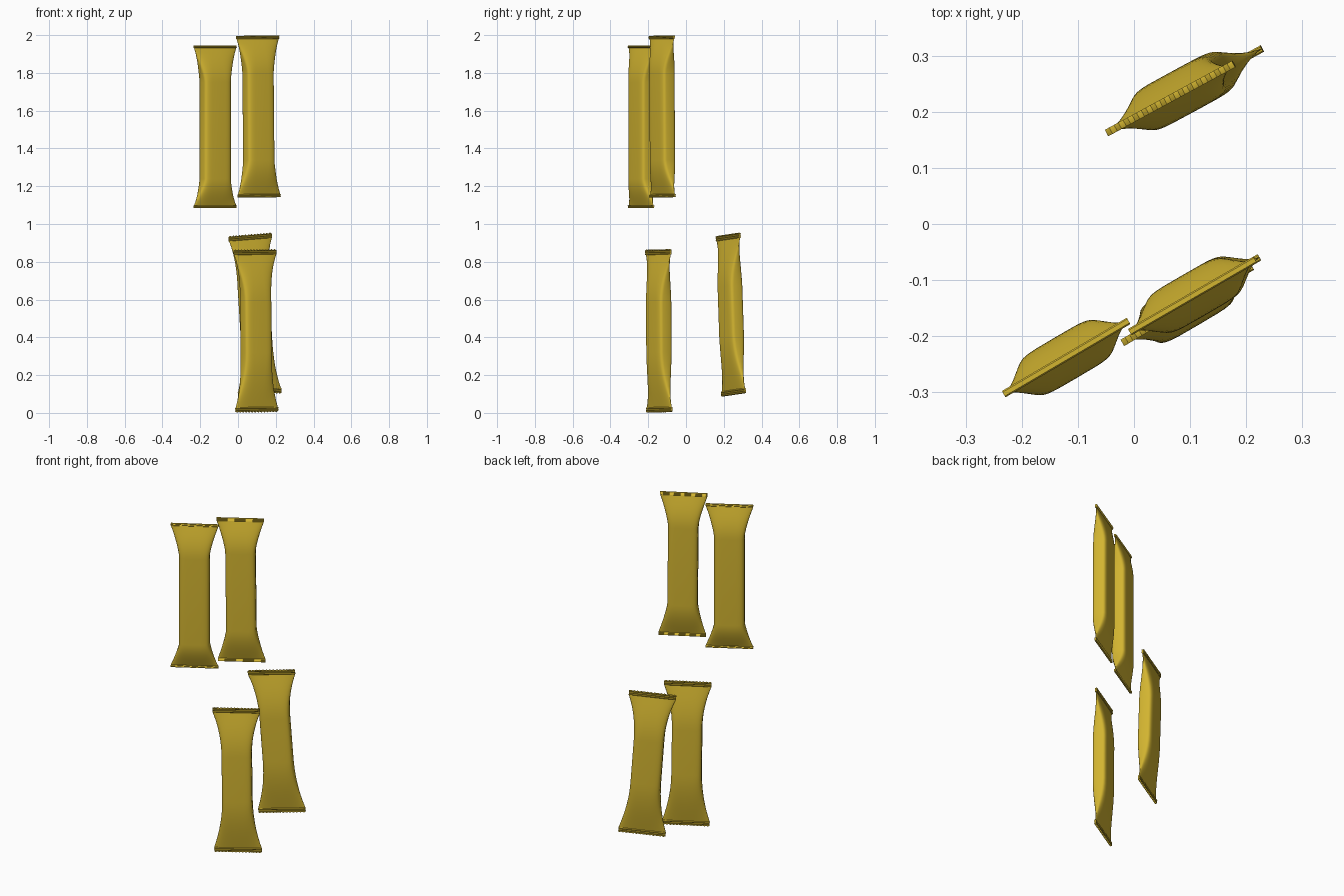
import bpy, bmesh, math
from mathutils import Matrix, Vector

if "Cube" in bpy.data.objects:
    bpy.data.objects.remove(bpy.data.objects["Cube"])

foil = bpy.data.materials.new("gold_foil")
foil.diffuse_color = (0.65, 0.46, 0.03, 1)
foil.use_nodes = True
foil.node_tree.nodes["Principled BSDF"].inputs["Base Color"].default_value = foil.diffuse_color

HALF_W, WAIST, DEPTH = 0.129, 0.082, 0.041   # seal half width, body half width, half depth
SIDES = 40


def add_object(name, bm, matrix, angle):
    bmesh.ops.recalc_face_normals(bm, faces=bm.faces)
    me = bpy.data.meshes.new(name)
    bm.to_mesh(me)
    bm.free()
    me.materials.append(foil)
    ob = bpy.data.objects.new(name, me)
    bpy.context.collection.objects.link(ob)
    ob.matrix_world = matrix
    bpy.ops.object.select_all(action='DESELECT')
    bpy.context.view_layer.objects.active = ob
    ob.select_set(True)
    bpy.ops.object.shade_smooth_by_angle(angle=math.radians(angle))
    return ob


def bridge(bm, a, b):
    for i in range(len(a)):
        j = (i + 1) % len(a)
        bm.faces.new((a[i], a[j], b[j], b[i]))


def ring(bm, z, w, d, power):
    # superellipse section: boxy in the body, lens shaped at the seals
    out = []
    for i in range(SIDES):
        a = 2 * math.pi * i / SIDES
        c, s = math.cos(a), math.sin(a)
        out.append(bm.verts.new((w * math.copysign(abs(c) ** (2 / power), c),
                                 d * math.copysign(abs(s) ** (2 / power), s), z)))
    return out


def pouch(name, matrix, half, top_flare, low_flare, soft):
    # filled tube, flattening and widening into each end seal
    bm = bmesh.new()
    steps = 8
    levels = [(-half + low_flare * k / steps, k / steps) for k in range(steps + 1)]
    levels += [(half - top_flare * k / steps, k / steps) for k in range(steps, -1, -1)]
    rings = []
    for z, f in levels:
        ease = 1 - (1 - f) ** (2.0 if soft else 1.35)
        puff = math.sin(f * math.pi / 2)
        rings.append(ring(bm, z, HALF_W + (WAIST - HALF_W) * ease,
                          0.004 + (DEPTH - 0.004) * puff, 2 + 3 * f))
    for a, b in zip(rings, rings[1:]):
        bridge(bm, a, b)
    bm.faces.new(rings[0])
    bm.faces.new(rings[-1])
    return add_object(name, bm, matrix, 50)


def seal(name, matrix, z0, height, sign, teeth):
    # thin crimped strip; serrated outer edge when teeth > 0
    bm = bmesh.new()
    cols = max(teeth * 2, 1)
    prev = None
    for r in range(7):
        d = 0.004 if r % 2 == 0 else 0.0065
        loop = []
        for side in (1, -1):
            for c in (range(cols + 1) if side == 1 else range(cols, -1, -1)):
                x = -HALF_W + 2 * HALF_W * c / cols
                z = height * r / 6
                if r == 6 and teeth and c % 2 == 0:
                    z -= 0.007
                loop.append(bm.verts.new((x, side * d, z0 + sign * z)))
        if prev:
            bridge(bm, prev, loop)
        prev = loop
        if r in (0, 6):
            n = len(loop)
            for c in range(cols):
                bm.faces.new((loop[c], loop[c + 1], loop[n - 2 - c], loop[n - 1 - c]))
    return add_object(name, bm, matrix, 30)


# name, centre, yaw, tilt, length, top flare, bottom flare, seal height, teeth
sticks = [
    ("upper_left", (-0.121, -0.238, 1.515), 30.4, 0.0, 0.86, 0.18, 0.14, 0.014, 0),
    ("upper_right", (0.108, -0.126, 1.569), 30.0, 0.6, 0.857, 0.18, 0.18, 0.018, 0),
    ("lower_front", (0.095, -0.144, 0.434), 30.4, 0.7, 0.863, 0.25, 0.29, 0.028, 14),
    ("lower_back", (0.090, 0.2375, 0.520), 28.5, 4.0, 0.853, 0.25, 0.29, 0.028, 14),
]
for name, pos, yaw, tilt, length, tf, lf, sh, teeth in sticks:
    m = (Matrix.Translation(Vector(pos)) @ Matrix.Rotation(math.radians(yaw), 4, 'Z')
         @ Matrix.Rotation(math.radians(-tilt), 4, 'Y'))
    half = length / 2 - sh
    pouch(name + "_pouch", m, half, tf, lf, teeth > 0)
    seal(name + "_top_seal", m, half, sh, 1, teeth)
    seal(name + "_bottom_seal", m, -half, sh, -1, teeth)
